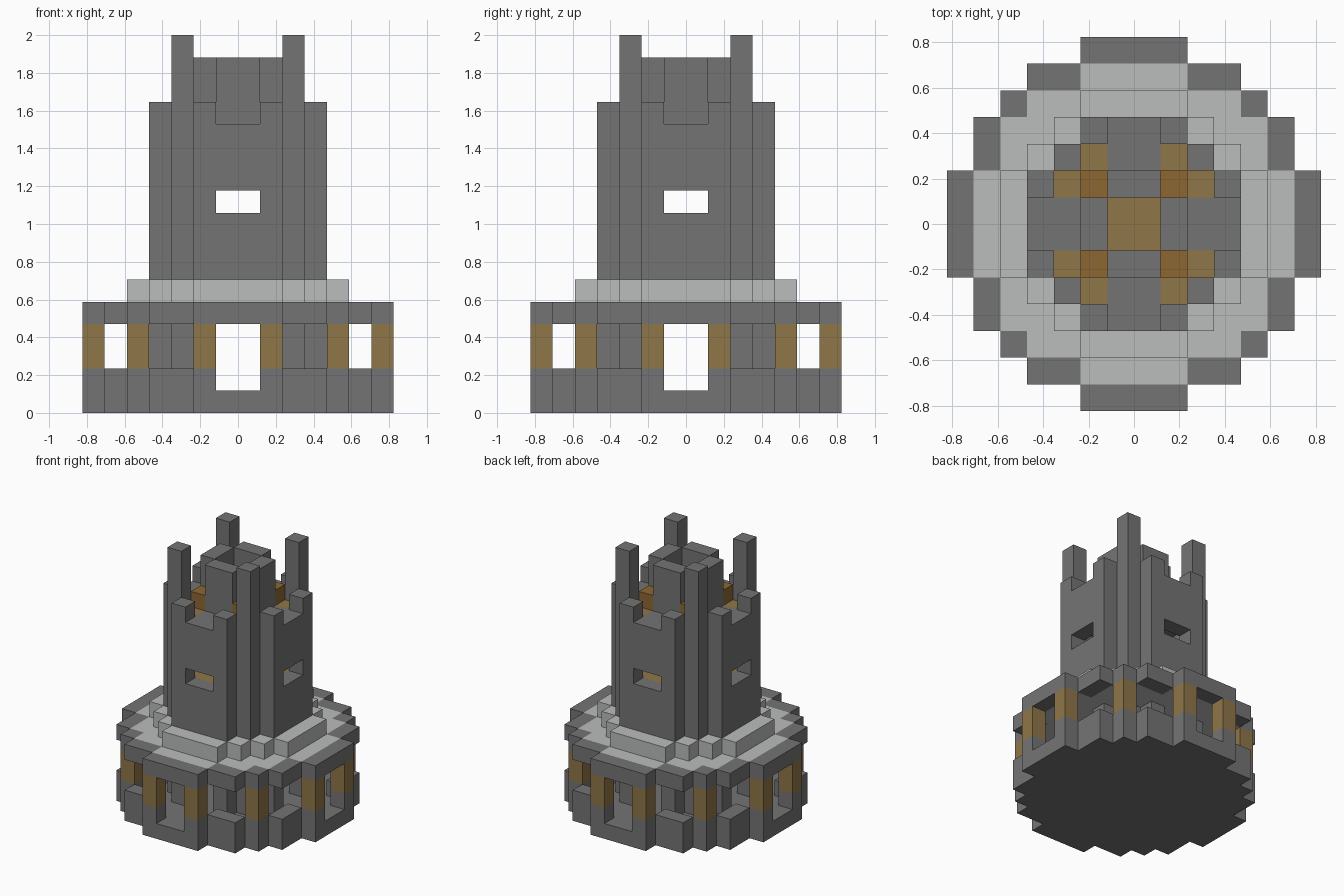
import bpy
import bmesh
from mathutils import Vector

cube = bpy.data.objects.get("Cube")
if cube:
    bpy.data.objects.remove(cube, do_unlink=True)

UNIT = 2 / 17          # size of one block
HALF = 7               # blocks from the centre to the side


def material(name, *rgb):
    m = bpy.data.materials.new(name)
    m.use_nodes = True
    m.diffuse_color = (*rgb, 1)
    m.node_tree.nodes["Principled BSDF"].inputs["Base Color"].default_value = (*rgb, 1)
    return m


stone = material("dark stone", 0.175, 0.175, 0.175)
slab = material("pale stone", 0.49, 0.51, 0.50)
wood = material("brown wood", 0.275, 0.18, 0.065)
plank = material("orange wood", 0.27, 0.135, 0.032)

# Stepped round outlines: furthest block in j for every i, counted from the centre
BASE = [6, 6, 5, 5, 4, 3, 1]
STEP = [4, 4, 3, 2, 1]
TOWER = [3, 3, 2, 1]


def inside(plan, i, j):
    return i < len(plan) and j <= plan[i]


def rim(plan, i, j):
    return inside(plan, i, j) and not (inside(plan, i + 1, j) and inside(plan, i, j + 1))


def core(plan, i, j):
    return inside(plan, i, j) and not rim(plan, i, j)


blocks = {}            # block position -> part name
parts = {}             # part name -> material


def fill(name, mat, low, high, rule):
    """Fill layers low..high-1 wherever the rule holds, in all four quarters."""
    parts[name] = mat
    for x in range(-HALF, HALF):
        for y in range(-HALF, HALF):
            i, j = max(x, -x - 1), max(y, -y - 1)
            if rule(i, j):
                for z in range(low, high):
                    blocks[x, y, z] = name


def at(*cells):
    return lambda i, j: (i, j) in cells or (j, i) in cells


# Gallery: floor, parapet with four doorways, posts, roof
fill("gallery_floor", stone, 0, 1, lambda i, j: inside(BASE, i, j))
fill("parapet", stone, 1, 2, lambda i, j: rim(BASE, i, j) and min(i, j) > 0)
fill("gallery_posts", wood, 2, 4, at((1, 6), (4, 4)))
fill("roof_rim", stone, 4, 5, lambda i, j: rim(BASE, i, j))
fill("roof_slab", slab, 4, 5, lambda i, j: core(BASE, i, j))
fill("roof_step", slab, 5, 6, lambda i, j: inside(STEP, i, j) and not inside(TOWER, i, j))

# Tower: lower piers beside the doors, walls with window slits, battlements
fill("tower_piers", stone, 1, 4, at((1, 3), (2, 2)))
fill("tower_wall", stone, 5, 9, lambda i, j: rim(TOWER, i, j))
fill("tower_wall", stone, 9, 10, at((1, 3), (2, 2)))
fill("tower_wall", stone, 10, 13, lambda i, j: rim(TOWER, i, j))
fill("battlements", stone, 13, 14, at((1, 3)))
fill("corner_pillars", stone, 13, 17, at((2, 2)))

# Inside floors, turret and wooden corner blocks
fill("middle_floor", wood, 8, 9, lambda i, j: core(TOWER, i, j))
fill("top_floor", wood, 12, 13, lambda i, j: core(TOWER, i, j))
fill("top_walkway", stone, 12, 13, at((0, 2)))
fill("turret", stone, 12, 16, at((0, 1)))
fill("corner_blocks", plank, 13, 14, at((1, 1)))


def build(name, mat):
    """Make one object from the exposed faces of a part's blocks."""
    bm = bmesh.new()
    for cell, owner in blocks.items():
        if owner != name:
            continue
        for axis in range(3):
            for side in (0, 1):
                near = list(cell)
                near[axis] += 2 * side - 1
                if tuple(near) in blocks:
                    continue
                u, v = Vector(), Vector()
                u[(axis + 1) % 3] = v[(axis + 2) % 3] = 1
                o = Vector(cell)
                o[axis] += side
                ring = [o, o + u, o + u + v, o + v]
                if not side:
                    ring.reverse()
                bm.faces.new([bm.verts.new(p * UNIT) for p in ring])
    bmesh.ops.remove_doubles(bm, verts=bm.verts, dist=0.001)
    mesh = bpy.data.meshes.new(name)
    bm.to_mesh(mesh)
    bm.free()
    mesh.materials.append(mat)
    bpy.context.collection.objects.link(bpy.data.objects.new(name, mesh))


for part_name, part_material in parts.items():
    build(part_name, part_material)
